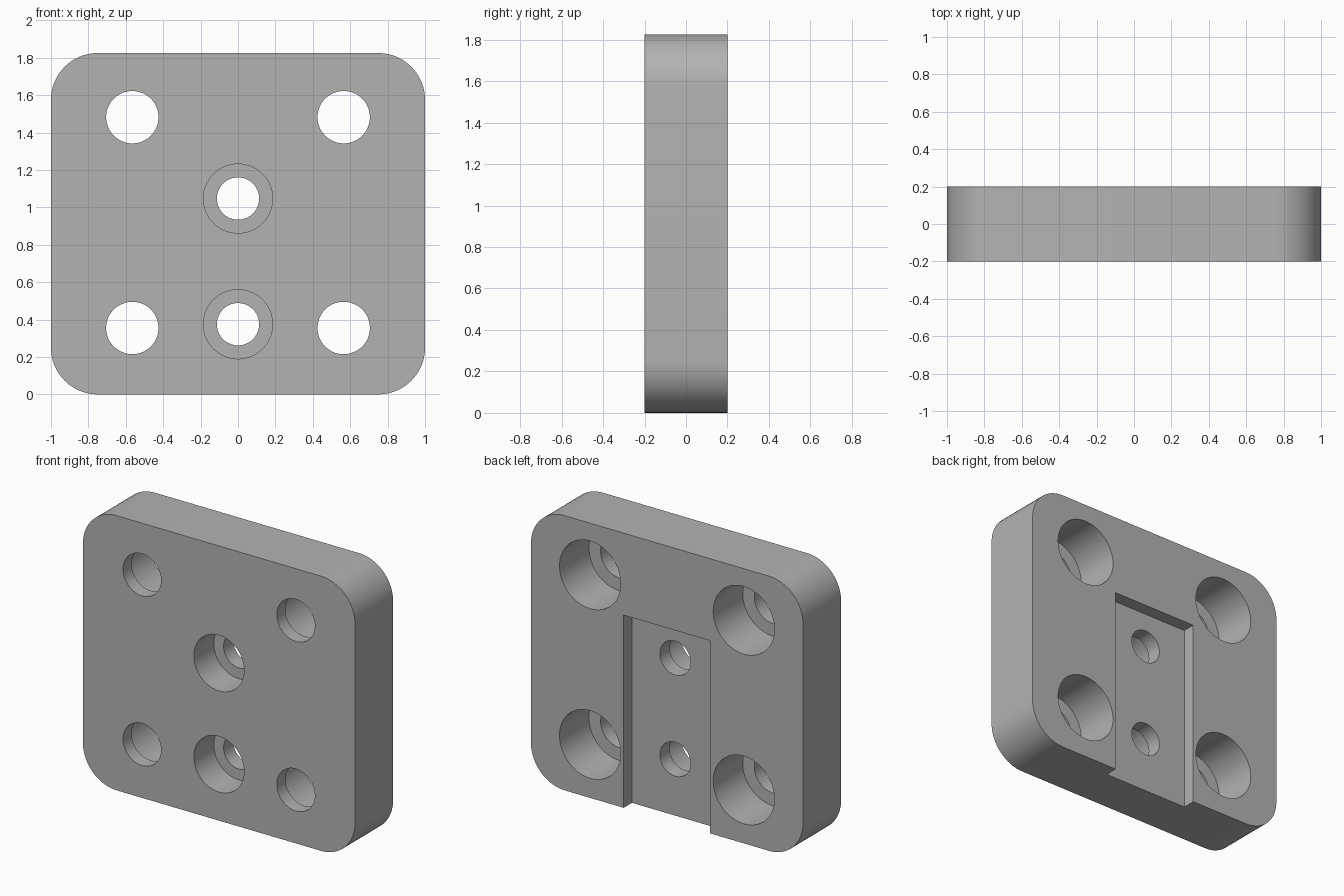
import bpy, bmesh, math
from mathutils import Matrix

cube = bpy.data.objects.get("Cube")
if cube:
    bpy.data.objects.remove(cube, do_unlink=True)

WIDTH, HEIGHT, FRONT, BACK = 2.0, 1.825, -0.2, 0.2
CORNER = 0.25

grey = bpy.data.materials.new("machined grey")
grey.use_nodes = True
colour = (0.45, 0.45, 0.45, 1)
grey.diffuse_color = colour
grey.node_tree.nodes["Principled BSDF"].inputs["Base Color"].default_value = colour


def make_object(name, bm):
    bmesh.ops.recalc_face_normals(bm, faces=bm.faces)
    mesh = bpy.data.meshes.new(name)
    bm.to_mesh(mesh)
    bm.free()
    mesh.materials.append(grey)
    obj = bpy.data.objects.new(name, mesh)
    bpy.context.collection.objects.link(obj)
    return obj


def box(name, half_width, y0, y1, z0, z1, corner=0):
    bm = bmesh.new()
    bmesh.ops.create_cube(bm, size=1)
    bmesh.ops.scale(bm, verts=bm.verts, vec=(2 * half_width, y1 - y0, z1 - z0))
    bmesh.ops.translate(bm, verts=bm.verts, vec=(0, (y0 + y1) / 2, (z0 + z1) / 2))
    if corner:
        # round only the edges that run front to back
        edges = [e for e in bm.edges
                 if abs(e.verts[0].co.y - e.verts[1].co.y) > 0.01]
        bmesh.ops.bevel(bm, geom=edges, offset=corner, segments=16,
                        profile=0.5, affect='EDGES')
    return make_object(name, bm)


def cutter_pin(name, x, z, radius, y0, y1):
    bm = bmesh.new()
    place = Matrix.Translation((x, (y0 + y1) / 2, z)) @ Matrix.Rotation(math.pi / 2, 4, 'X')
    bmesh.ops.create_cone(bm, cap_ends=True, segments=64, radius1=radius,
                          radius2=radius, depth=y1 - y0, matrix=place)
    return make_object(name, bm)


# Rounded plate
plate = box("mounting_plate", WIDTH / 2, FRONT, BACK, 0, HEIGHT, CORNER)

# Slot in the back, open at the bottom
cutters = [box("slot_cutter", 0.318, 0.113, 0.3, -0.1, 1.28)]

# Corner holes, counterbored from the back
for x in (-0.565, 0.565):
    for z in (0.355, 1.482):
        cutters.append(cutter_pin("corner_hole_cutter", x, z, 0.14, -0.3, 0.3))
        cutters.append(cutter_pin("corner_bore_cutter", x, z, 0.225, -0.11, 0.3))

# Centre holes, counterbored from the front
for z in (0.375, 1.047):
    cutters.append(cutter_pin("centre_hole_cutter", 0, z, 0.113, -0.3, 0.3))
    cutters.append(cutter_pin("centre_bore_cutter", 0, z, 0.185, -0.3, 0.01))

for cutter in cutters:
    cut = plate.modifiers.new(cutter.name, 'BOOLEAN')
    cut.operation = 'DIFFERENCE'
    cut.solver = 'EXACT'
    cut.object = cutter

# Apply the cuts, then remove the cutters
bpy.context.view_layer.update()
graph = bpy.context.evaluated_depsgraph_get()
plate_mesh = bpy.data.meshes.new_from_object(plate.evaluated_get(graph))
plate.modifiers.clear()
plate.data = plate_mesh
for cutter in cutters:
    bpy.data.objects.remove(cutter, do_unlink=True)
plate_mesh.materials.clear()
plate_mesh.materials.append(grey)
plate_mesh.polygons.foreach_set("material_index", [0] * len(plate_mesh.polygons))

# Smooth curved walls, sharp rims
bpy.ops.object.select_all(action='DESELECT')
plate.select_set(True)
bpy.context.view_layer.objects.active = plate
bpy.ops.object.shade_smooth_by_angle(angle=math.radians(30))
